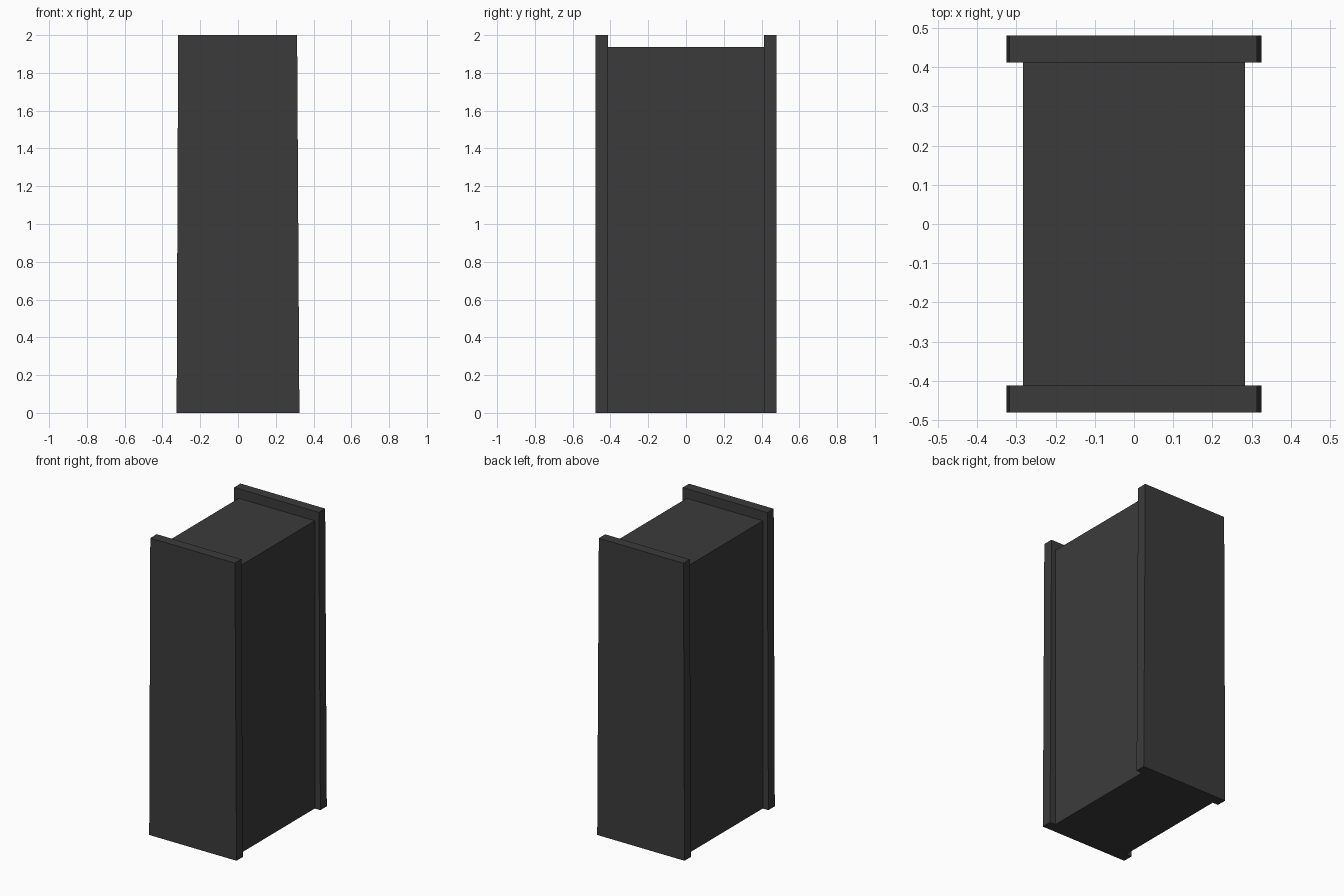
import bpy
import bmesh

cube = bpy.data.objects.get("Cube")
if cube:
    bpy.data.objects.remove(cube, do_unlink=True)

grey = bpy.data.materials.new("dark_grey")
grey.use_nodes = True
colour = (0.044, 0.044, 0.044, 1)
grey.diffuse_color = colour
grey.node_tree.nodes["Principled BSDF"].inputs["Base Color"].default_value = colour


def block(name, y_mid, depth, height, left, right, top_left=None, top_right=None):
    """Upright block on the ground, optionally narrowing to the top."""
    bm = bmesh.new()
    bmesh.ops.create_cube(bm, size=1)
    for v in bm.verts:
        is_top = v.co.z > 0
        if v.co.x < 0:
            x = top_left if is_top and top_left is not None else left
        else:
            x = top_right if is_top and top_right is not None else right
        v.co = (x, y_mid + v.co.y * depth, height if is_top else 0)
    mesh = bpy.data.meshes.new(name)
    bm.to_mesh(mesh)
    bm.free()
    mesh.materials.append(grey)
    obj = bpy.data.objects.new(name, mesh)
    bpy.context.collection.objects.link(obj)
    return obj


# Central body between the two end plates
block("body", 0, 0.824, 1.936, -0.283, 0.283)

# Taller, slightly tapered end plates
for name, side in (("front_plate", -1), ("back_plate", 1)):
    block(name, side * 0.446, 0.068, 2, -0.325, 0.325, -0.317, 0.313)
